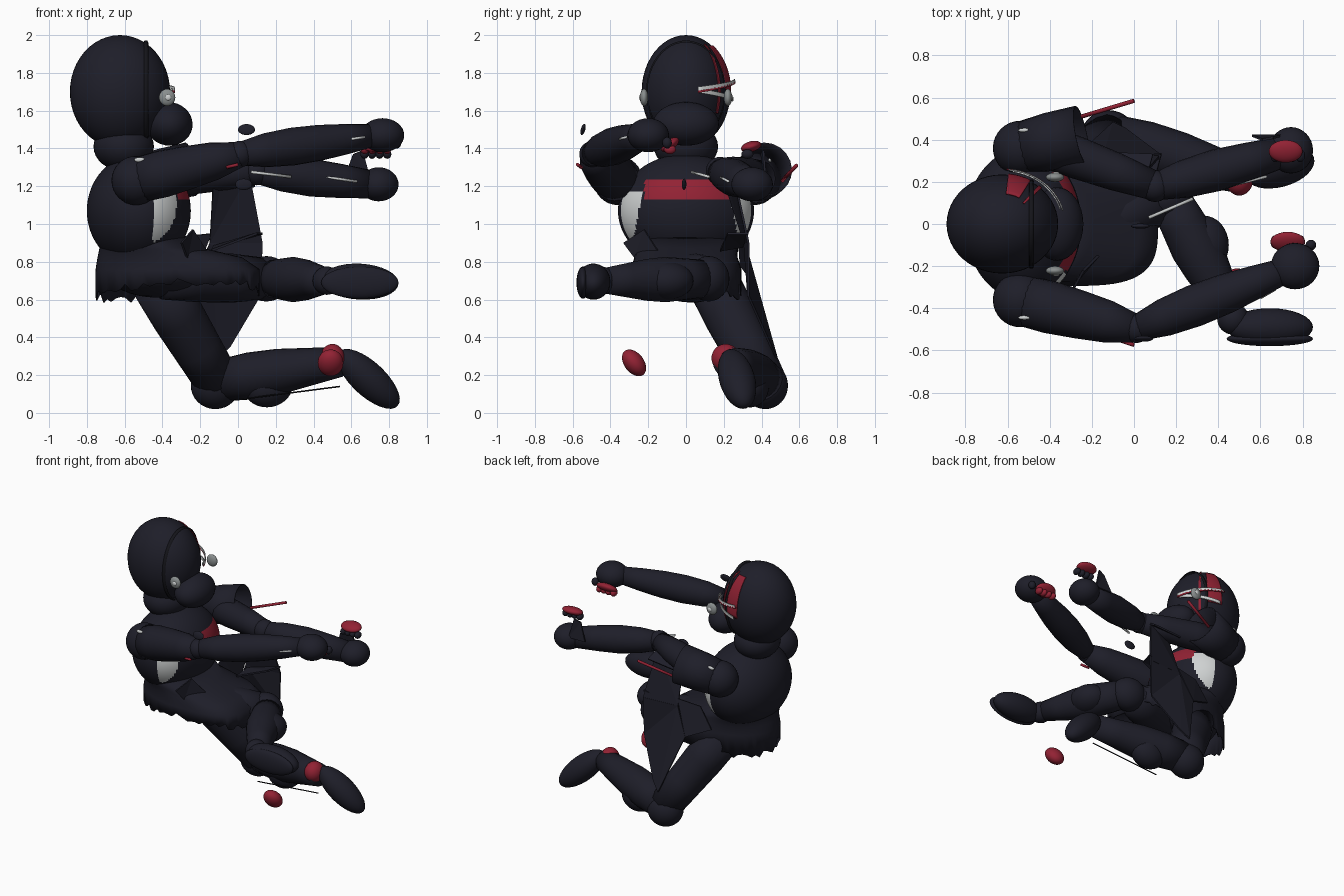
import bpy, bmesh, math, random
from mathutils import Vector, Matrix

random.seed(4)
cube = bpy.data.objects.get("Cube")
if cube:
    bpy.data.objects.remove(cube)


def material(name, rgb):
    m = bpy.data.materials.new(name)
    m.use_nodes = True
    m.diffuse_color = (*rgb, 1)
    m.node_tree.nodes["Principled BSDF"].inputs["Base Color"].default_value = (*rgb, 1)
    return m


DARK = material("dark_navy", (0.013, 0.013, 0.022))
BLACK = material("black_trim", (0.007, 0.007, 0.01))
RED = material("crimson", (0.29, 0.016, 0.034))
WHITE = material("pale_grey", (0.62, 0.64, 0.64))
GREY = material("mid_grey", (0.25, 0.27, 0.27))


def finish(name, bm, mat, thickness=0):
    bmesh.ops.recalc_face_normals(bm, faces=bm.faces)
    me = bpy.data.meshes.new(name)
    bm.to_mesh(me)
    bm.free()
    me.materials.append(mat)
    me.shade_smooth()
    ob = bpy.data.objects.new(name, me)
    bpy.context.collection.objects.link(ob)
    if thickness:
        mod = ob.modifiers.new("thickness", 'SOLIDIFY')
        mod.thickness = thickness
        mod.offset = 0
    return ob


def ball(name, centre, radii, mat=DARK, tilt=(0, 0, 0), seg=32):
    bm = bmesh.new()
    bmesh.ops.create_uvsphere(bm, u_segments=seg, v_segments=seg // 2, radius=1)
    rot = Matrix.Identity(3)
    for axis, a in zip("XYZ", tilt):
        rot = Matrix.Rotation(math.radians(a), 3, axis) @ rot
    for v in bm.verts:
        v.co = rot @ Vector(c * r for c, r in zip(v.co, radii)) + Vector(centre)
    return finish(name, bm, mat)


def loft(bm, rings, caps=True):
    rows = [[bm.verts.new(p) for p in ring] for ring in rings]
    n = len(rows[0])
    for a, b in zip(rows, rows[1:]):
        for i in range(n):
            bm.faces.new((a[i], a[(i + 1) % n], b[(i + 1) % n], b[i]))
    if caps:
        bm.faces.new(rows[0])
        bm.faces.new(rows[-1])


def tube(name, points, radii, mat=DARK, sides=20, caps=True):
    pts = [Vector(p) for p in points]
    bm = bmesh.new()
    rings = []
    for i, (p, r) in enumerate(zip(pts, radii)):
        d = pts[min(i + 1, len(pts) - 1)] - pts[max(i - 1, 0)]
        u = d.cross(Vector((0, 0, 1))).normalized()
        w = u.cross(d).normalized()
        rings.append([p + r * (u * math.cos(t) + w * math.sin(t))
                      for t in (math.tau * k / sides for k in range(sides))])
    loft(bm, rings, caps)
    return finish(name, bm, mat, 0 if caps else 0.008)


def limb(name, start, end, profile):
    # Tapered limb segment with evenly spaced radii
    a, b = Vector(start), Vector(end)
    n = len(profile) - 1
    return tube(name, [a.lerp(b, i / n) for i in range(n + 1)], profile)


HEAD, HEAD_R = Vector((-0.625, 0, 1.7)), Vector((0.265, 0.235, 0.3))


def head_patch(name, az, el, scale, mat, slant=0):
    # Plate following the head surface, in degrees of azimuth and elevation
    bm = bmesh.new()
    n = 14
    grid = []
    for i in range(n + 1):
        t = math.radians(az[0] + (az[1] - az[0]) * i / n)
        row = []
        for j in range(n + 1):
            e = math.radians(el[0] + (el[1] - el[0]) * j / n + slant * i / n)
            d = Vector((math.cos(e) * math.cos(t), math.cos(e) * math.sin(t), math.sin(e)))
            row.append(bm.verts.new(HEAD + scale * d * HEAD_R))
        grid.append(row)
    for i in range(n):
        for j in range(n):
            bm.faces.new((grid[i][j], grid[i + 1][j], grid[i + 1][j + 1], grid[i][j + 1]))
    return finish(name, bm, mat, 0.006)


# Head, snout and neck
ball("head", HEAD, HEAD_R, seg=48)
ball("muzzle", (-0.365, 0, 1.53), (0.125, 0.175, 0.115), tilt=(0, 10, 0))
ball("neck", (-0.605, 0, 1.41), (0.16, 0.17, 0.13))
bm = bmesh.new()
loft(bm, [[HEAD + Vector((x, 0.205 * s * math.cos(t), 0.264 * s * math.sin(t)))
           for t in (math.tau * k / 48 for k in range(48))]
          for x, s in ((0.125, 0.99), (0.13, 1.03), (0.145, 1.03), (0.15, 0.99))], False)
finish("helmet_ridge", bm, BLACK)
for side, label in ((-1, "right"), (1, "left")):
    ball(label + "_ear_disc", (-0.375, side * 0.222, 1.67), (0.043, 0.022, 0.045), GREY)
    ball(label + "_ear_centre", (-0.37, side * 0.24, 1.67), (0.016, 0.008, 0.016), WHITE)

# Painted stripes on the left of the head
head_patch("head_red_panel", (60, 84), (-8, 53), 1.012, RED)
head_patch("head_red_stripe", (46, 50), (-22, 56), 1.012, RED)
head_patch("upper_brow_bar", (14, 84), (1, 4.5), 1.12, WHITE, 7)
head_patch("brow_red_edge", (14, 86), (-1, 1), 1.12, RED, 9)
head_patch("lower_brow_bar", (16, 80), (-1, 3), 1.08, WHITE, -8)

# Chest with red band and pale sides
chest = ball("chest", (-0.525, 0, 1.07), (0.275, 0.36, 0.3), seg=128)
chest.data.materials.append(RED)
chest.data.materials.append(WHITE)
for f in chest.data.polygons:
    x, y, z = f.center
    if x > -0.45 and -0.22 < y < 0.24 and 1.135 < z < 1.235:
        f.material_index = 1
    elif x > -0.45 and abs(y) > 0.23 + 0.2 * (1.17 - z) and 0.89 < z < 1.17:
        f.material_index = 2
ball("hips", (-0.42, 0, 0.74), (0.27, 0.26, 0.13))

# Ragged coat skirt, squarer over the lap and shorter on the right side
bm = bmesh.new()
rings = []
for z, cx, rx, ry in ((0.95, -0.53, 0.2, 0.28), (0.87, -0.46, 0.27, 0.27),
                      (0.82, -0.36, 0.38, 0.27), (0.76, -0.32, 0.43, 0.29), (0.6, -0.32, 0.43, 0.29)):
    ring = []
    for k in range(72):
        t = math.tau * k / 72
        c, s = math.cos(t), math.sin(t)
        power = 0.6 if c > 0 and z < 0.85 else 1
        hem = z < 0.65
        lift = random.uniform(-0.02, 0.03) + 0.08 * max(0, -s) + 0.03 * max(0, c) if hem else 0
        ring.append((cx + rx * math.copysign(abs(c) ** power, c),
                     ry * math.copysign(abs(s) ** power, s), z + lift))
    rings.append(ring)
loft(bm, rings, False)
finish("coat_skirt", bm, DARK, 0.008)


def panel(name, points):
    bm = bmesh.new()
    bm.faces.new([bm.verts.new(p) for p in points])
    bmesh.ops.triangulate(bm, faces=bm.faces)
    ob = finish(name, bm, DARK, 0.012)
    ob.data.shade_flat()


# Flying coat panels
panel("coat_flap_upper", [(-0.13, 0.2, 1.24), (-0.08, 0.21, 1.28), (0.06, 0.25, 1.27),
                          (0.13, 0.33, 0.9), (-0.15, 0.31, 0.9)])
panel("coat_flap_lower", [(0.13, 0.33, 0.9), (0.12, 0.33, 0.62), (-0.04, 0.45, 0.35), (-0.1, 0.48, 0.29),
                          (-0.24, 0.35, 0.7), (-0.15, 0.31, 0.9)])
panel("coat_flap_inner", [(-0.14, 0.3, 0.95), (-0.24, 0.35, 0.7), (-0.42, 0.29, 0.78), (-0.32, 0.28, 0.93)])
panel("coat_flap_top", [(-0.14, 0.2, 1.25), (0.06, 0.22, 1.27), (0.09, 0.33, 1.2), (-0.14, 0.34, 1.18)])
panel("coat_flap_lap", [(0.13, 0.33, 0.95), (0.1, 0.22, 0.95), (-0.14, 0.18, 0.86), (-0.13, 0.3, 0.88)])
panel("coat_flap_side", [(-0.3, -0.33, 0.9), (-0.24, -0.22, 0.97), (-0.17, -0.15, 0.86), (-0.27, -0.27, 0.82)])

# Right arm, stretched forward
ball("right_shoulder", (-0.54, -0.36, 1.23), (0.13, 0.13, 0.13))
limb("right_upper_arm", (-0.54, -0.36, 1.23), (0.02, -0.5, 1.37), (0.12, 0.125, 0.115, 0.1, 0.065))
ball("right_elbow", (0.01, -0.495, 1.37), (0.07, 0.07, 0.07))
limb("right_forearm", (0, -0.5, 1.37), (0.72, -0.22, 1.47), (0.06, 0.09, 0.1, 0.095, 0.08, 0.06))
ball("right_hand", (0.765, -0.2, 1.47), (0.115, 0.11, 0.09))
ball("right_hand_pad", (0.73, -0.085, 1.42), (0.082, 0.055, 0.028), RED, (35, 0, 0))
ball("right_thumb", (0.84, -0.1, 1.43), (0.025, 0.025, 0.03))

# Left arm with an open torn sleeve
ball("left_shoulder", (-0.54, 0.36, 1.23), (0.13, 0.13, 0.13))
tube("left_sleeve", [(-0.54, 0.36, 1.23), (-0.4, 0.39, 1.26), (-0.25, 0.42, 1.29)],
     (0.12, 0.135, 0.14), caps=False)
limb("left_upper_arm", (-0.45, 0.38, 1.24), (0.1, 0.18, 1.28), (0.1, 0.1, 0.09, 0.07))
ball("left_elbow", (0.1, 0.18, 1.28), (0.075, 0.075, 0.075))
limb("left_forearm", (0.08, 0.17, 1.28), (0.7, 0.34, 1.21), (0.06, 0.09, 0.1, 0.09, 0.075))
ball("left_hand", (0.745, 0.35, 1.21), (0.105, 0.11, 0.09))
ball("left_hand_pad", (0.72, 0.345, 1.41), (0.08, 0.055, 0.028), RED, (15, 0, 0))
panel("left_cuff", [(0.56, 0.42, 1.24), (0.61, 0.4, 1.37), (0.66, 0.41, 1.39), (0.7, 0.42, 1.24)])

# Curled fingers
for label, y, z, mat in (("right", -0.085, 1.395, RED), ("left", 0.325, 1.37, DARK)):
    for k in range(4):
        ball(f"{label}_finger_{k + 1}", (0.67 + 0.04 * k, y, z), (0.022, 0.032, 0.025), mat, seg=16)

# Right leg, knee bent with the shin swung across
limb("right_thigh", (-0.4, -0.08, 0.72), (0.15, 0.12, 0.71), (0.12, 0.13, 0.13, 0.11))
ball("right_knee", (0.15, 0.12, 0.71), (0.13, 0.11, 0.12))
limb("right_shin", (0.18, 0.1, 0.71), (0.46, -0.42, 0.7), (0.1, 0.11, 0.12, 0.11, 0.09, 0.07))
ball("right_calf", (0.33, -0.1, 0.7), (0.12, 0.14, 0.1))
ball("right_ankle", (0.47, -0.45, 0.7), (0.075, 0.075, 0.075))
ball("right_foot", (0.645, -0.49, 0.695), (0.205, 0.09, 0.095), tilt=(0, 3, 0))
ball("right_sole", (0.645, -0.545, 0.69), (0.205, 0.035, 0.085))

# Left leg, kneeling low
limb("left_thigh", (-0.42, 0.15, 0.68), (-0.11, 0.41, 0.17), (0.14, 0.14, 0.13, 0.12))
ball("left_knee", (-0.12, 0.42, 0.145), (0.13, 0.12, 0.125))
limb("left_shin", (-0.1, 0.41, 0.17), (0.54, 0.22, 0.27), (0.11, 0.125, 0.12, 0.1, 0.08))
ball("left_calf", (0.16, 0.34, 0.14), (0.13, 0.1, 0.11), tilt=(0, -10, 0))
ball("left_foot", (0.69, 0.27, 0.18), (0.215, 0.095, 0.09), tilt=(0, 42, 15))
ball("left_ankle_pad", (0.5, 0.21, 0.29), (0.065, 0.075, 0.075), RED)
ball("loose_ankle_pad", (0.49, -0.275, 0.265), (0.068, 0.052, 0.08), RED, (38, 0, 0))

# Thin trim rods and small loose ovals
for name, a, b, r, mat in (
        ("left_elbow_stripe", (-0.25, 0.51, 1.23), (0, 0.585, 1.31), 0.01, RED),
        ("right_elbow_stripe", (-0.06, -0.555, 1.3), (0, -0.575, 1.315), 0.009, RED),
        ("forearm_rod", (0.07, 0.03, 1.275), (0.28, 0.12, 1.25), 0.008, WHITE),
        ("left_forearm_trim", (0.45, 0.18, 1.25), (0.63, 0.225, 1.225), 0.007, WHITE),
        ("right_forearm_trim", (0.6, -0.35, 1.45), (0.67, -0.31, 1.46), 0.007, WHITE),
        ("shin_wire", (0, 0.24, 0.07), (0.54, 0.2, 0.14), 0.004, BLACK)):
    tube(name, [a, b], (r, r), mat, 8)
for side, label in ((-1, "right"), (1, "left")):
    ball(label + "_shoulder_mark", (-0.52, side * 0.445, 1.34), (0.03, 0.01, 0.013), WHITE, seg=16)
ball("loose_oval_high", (0.045, -0.545, 1.5), (0.045, 0.012, 0.03), tilt=(-15, 0, 0))
ball("loose_oval_low", (0.03, -0.01, 1.21), (0.045, 0.012, 0.03))
